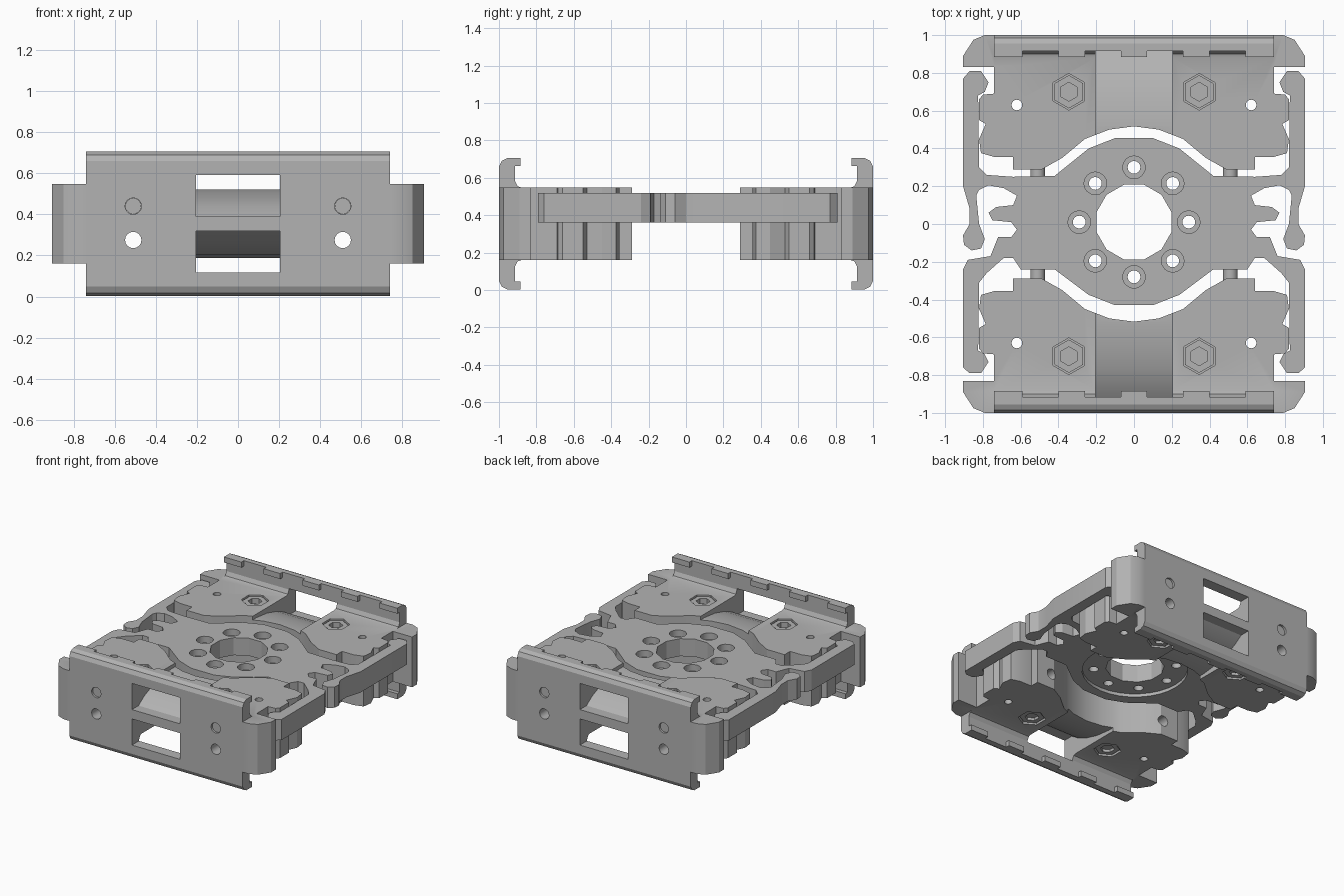
import bpy, bmesh
from math import sin, cos, pi, radians

cube = bpy.data.objects.get("Cube")
if cube:
    bpy.data.objects.remove(cube, do_unlink=True)

grey = bpy.data.materials.new("plain grey")
grey.use_nodes = True
COLOUR = (0.45, 0.45, 0.45, 1)
grey.diffuse_color = COLOUR
grey.node_tree.nodes["Principled BSDF"].inputs["Base Color"].default_value = COLOUR

MID = 0.354  # height of the horizontal symmetry plane


def prism(name, points, low, high, axis="z"):
    """Extrude a 2D outline along one axis."""
    place = {"x": lambda a, b, t: (t, a, b),
             "y": lambda a, b, t: (a, t, b),
             "z": lambda a, b, t: (a, b, t)}[axis]
    bm = bmesh.new()
    bottom = [bm.verts.new(place(a, b, low)) for a, b in points]
    top = [bm.verts.new(place(a, b, high)) for a, b in points]
    bm.faces.new(bottom)
    bm.faces.new(top)
    for i in range(len(points)):
        j = (i + 1) % len(points)
        bm.faces.new((bottom[i], bottom[j], top[j], top[i]))
    bmesh.ops.recalc_face_normals(bm, faces=bm.faces)
    mesh = bpy.data.meshes.new(name)
    bm.to_mesh(mesh)
    bm.free()
    mesh.materials.append(grey)
    obj = bpy.data.objects.new(name, mesh)
    bpy.context.collection.objects.link(obj)
    return obj


def circle(x, y, radius, sides, turn=0.0):
    return [(x + radius * cos(turn + 2 * pi * i / sides),
             y + radius * sin(turn + 2 * pi * i / sides)) for i in range(sides)]


def rect(left, bottom, right, top):
    return [(left, bottom), (right, bottom), (right, top), (left, top)]


def both_sides(half):
    return half + [(-x, y) for x, y in reversed(half) if x != 0]


def flipped(points):
    return [(a, 2 * MID - b) for a, b in points]


def combine(target, others, operation):
    """Apply booleans one after another and remove the helpers."""
    bpy.context.view_layer.objects.active = target
    for other in others:
        mod = target.modifiers.new("combine", "BOOLEAN")
        mod.operation, mod.solver, mod.object = operation, "EXACT", other
        bpy.ops.object.modifier_apply(modifier=mod.name)
        bpy.data.objects.remove(other, do_unlink=True)


def mirror_copy(obj, name):
    mesh = obj.data.copy()
    bm = bmesh.new()
    bm.from_mesh(mesh)
    for v in bm.verts:
        v.co.y = -v.co.y
    bmesh.ops.reverse_faces(bm, faces=bm.faces)
    bm.to_mesh(mesh)
    bm.free()
    copy = bpy.data.objects.new(name, mesh)
    bpy.context.collection.objects.link(copy)


# Centre plate with four spring arms and two hooked tails
upper_edge = [(0, .455), (.1, .455), (.24, .4), (.42, .255), (.64, .25), (.78, .26), (.82, .3)]
upper_arm = [(.825, .68), (.79, .7), (.77, .75), (.81, .81), (.87, .81), (.905, .77), (.905, .2)]
tail = [(.87, .08), (.87, 0), (.905, -.06), (.9, -.11), (.86, -.14), (.81, -.13),
        (.79, -.08), (.82, 0), (.835, .15), (.82, .18), (.77, .205), (.69, .19)]
fingers = [(.62, .15), (.64, .1), (.73, .09), (.77, .06), (.75, .02), (.65, .01),
           (.62, -.03), (.65, -.07), (.72, -.07), (.74, -.12)]
lower_arm = [(.76, -.17), (.88, -.19), (.905, -.24), (.905, -.76), (.87, -.79), (.81, -.79),
             (.77, -.73), (.79, -.69), (.825, -.67), (.82, -.31), (.78, -.26), (.69, -.18)]
lower_edge = [(.64, -.18), (.6, -.24), (.42, -.24), (.24, -.375), (.1, -.43), (0, -.43)]
plate = prism("centre_plate", both_sides(
    upper_edge + upper_arm + tail + fingers + lower_arm + lower_edge), .36, .52)

CY = 0.01
cutters = [prism("bore", circle(0, CY, .205, 12, pi / 12), .2, .7),
           prism("underside_recess", circle(0, CY, .37, 32), .3, .385)]
for x, y in circle(0, CY, .29, 8):
    cutters.append(prism("screw_hole", circle(x, y, .034, 16), .2, .7))
    cutters.append(prism("counterbore", circle(x, y, .06, 16), .47, .7))
combine(plate, cutters, "DIFFERENCE")

# Jaw body with a scalloped inner edge and stepped sides
jaw = prism("back_jaw", both_sides([
    (0, .517), (.13, .5), (.26, .45), (.38, .35), (.49, .288), (.64, .288), (.64, .355),
    (.74, .355), (.81, .375), (.82, .45), (.785, .53), (.82, .55), (.82, .66), (.8, .685),
    (.74, .69), (.74, .83), (.905, .83), (.905, .89), (.85, .975), (.79, 1), (0, 1)]),
    .16, .548)

# End rail with rounded edges and blended roots
upper_rail = [(.875, MID), (.875, .546), (.9, .555), (.915, .585), (.915, .705),
              (.955, .705), (.985, .69), (1, .66)]
rail = prism("rail", upper_rail + flipped(upper_rail)[:0:-1], -.74, .74, "x")
additions = [rail]

# Toothed lips along the top and bottom of the rail
lip = rect(.885, .663, .93, .705)
for left, right in ((-.74, -.59), (-.4, -.26), (-.07, .07), (.26, .4), (.59, .74)):
    for outline in (lip, flipped(lip)):
        additions.append(prism("lip_tooth", outline, left, right, "x"))
combine(jaw, additions, "UNION")

# Curved channels that open through the rail as windows
channel = [(.3, .52), (.52, .52), (.65, .505), (.76, .475), (.85, .438), (.92, .39),
           (1.1, .39), (1.1, .592), (.3, .592)]
cutters = [prism("channel", outline, -.205, .205, "x")
           for outline in (channel, flipped(channel))]

# Hex pockets, guide holes and small drilled holes
for side in (-1, 1):
    for low, high in ((.5, .7), (.05, .21)):
        cutters.append(prism("hex_pocket", circle(side * .345, .7, .097, 6, pi / 2), low, high))
    cutters.append(prism("drill", circle(side * .62, .63, .028, 16), .1, .7))
    for height in (.44, .275):
        cutters.append(prism("guide_hole", circle(side * .51, height, .04, 16),
                             .2, 1.1, "y"))
combine(jaw, cutters, "DIFFERENCE")
mirror_copy(jaw, "front_jaw")

# Hex fasteners and guide pins
for side, word in ((-1, "right"), (1, "left")):
    for level, low, high in (("top", .49, .54), ("bottom", .17, .22)):
        nut = prism(f"back_{word}_{level}_nut", circle(side * .345, .7, .088, 6, pi / 2),
                    low, high)
        floor = -.03 if level == "bottom" else .01
        socket = prism("socket", circle(side * .345, .7, .05, 6, pi / 2),
                       low + floor, high + floor)
        combine(nut, [socket], "DIFFERENCE")
        mirror_copy(nut, f"front_{word}_{level}_nut")
    pin = prism(f"back_{word}_pin", circle(side * .51, .44, .039, 16), .2, .985, "y")
    mirror_copy(pin, f"front_{word}_pin")

# Soft shading on the round walls, crisp edges elsewhere
bpy.ops.object.select_all(action="DESELECT")
for obj in bpy.context.collection.objects:
    if obj.type == "MESH":
        obj.select_set(True)
        bpy.context.view_layer.objects.active = obj
bpy.ops.object.shade_smooth_by_angle(angle=radians(24))
